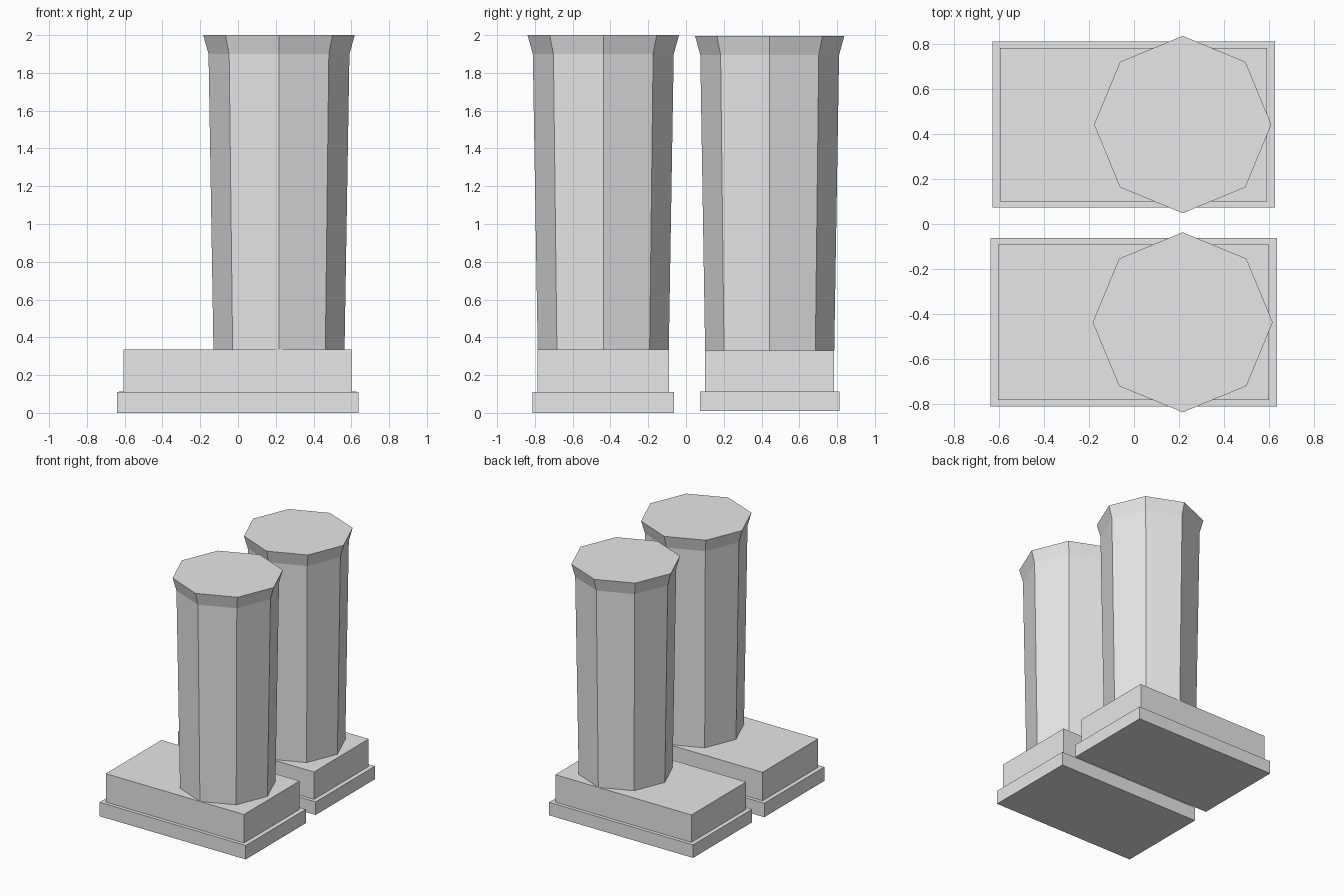
import bpy
import bmesh
import math
from mathutils import Matrix, Vector

if "Cube" in bpy.data.objects:
    bpy.data.objects.remove(bpy.data.objects["Cube"], do_unlink=True)

grey = bpy.data.materials.new("plain grey")
grey.use_nodes = True
grey.diffuse_color = (0.8, 0.8, 0.8, 1)
grey.node_tree.nodes["Principled BSDF"].inputs["Base Color"].default_value = (0.8, 0.8, 0.8, 1)


def add_object(name, bm):
    bmesh.ops.recalc_face_normals(bm, faces=bm.faces)
    mesh = bpy.data.meshes.new(name)
    bm.to_mesh(mesh)
    bm.free()
    mesh.materials.append(grey)
    bpy.context.collection.objects.link(bpy.data.objects.new(name, mesh))


def box(name, low, high):
    low, high = Vector(low), Vector(high)
    bm = bmesh.new()
    bmesh.ops.create_cube(bm, size=1, matrix=Matrix.Translation((low + high) / 2)
                          @ Matrix.Diagonal((*(high - low), 1)))
    add_object(name, bm)


def octagon_column(name, x, y, profile):
    # Loft eight-sided rings through (radius, height) pairs, capped at both ends
    bm = bmesh.new()
    rings = [[bm.verts.new((x + r * math.cos(i * math.tau / 8),
                            y + r * math.sin(i * math.tau / 8), z)) for i in range(8)]
             for r, z in profile]
    for lower, upper in zip(rings, rings[1:]):
        for i in range(8):
            j = (i + 1) % 8
            bm.faces.new((lower[i], lower[j], upper[j], upper[i]))
    bm.faces.new(rings[0])
    bm.faces.new(rings[-1])
    add_object(name, bm)


def boot(side, y, scale, base, top):
    # Wide sole slab, narrower foot block, tapered shaft with flared cuff
    sole_top, foot_top = base + 0.11 * scale - 0.005 * (base > 0), 0.335 - 0.5 * base
    box(side + "_sole", (-0.64 * scale, y - 0.375 * scale, base),
        (0.637 * scale, y + 0.375 * scale, sole_top))
    box(side + "_foot", (-0.606 * scale, y - 0.347 * scale, sole_top),
        (0.602 * scale, y + 0.347 * scale, foot_top))
    octagon_column(side + "_shaft", 0.217, y, [(0.347 * scale, foot_top),
                   (0.373 * scale, top - 0.1), (0.401 * scale, top)])


boot("front", -0.438, 1.0, 0.0, 2.0)
boot("back", 0.443, 0.985, 0.01, 1.995)
